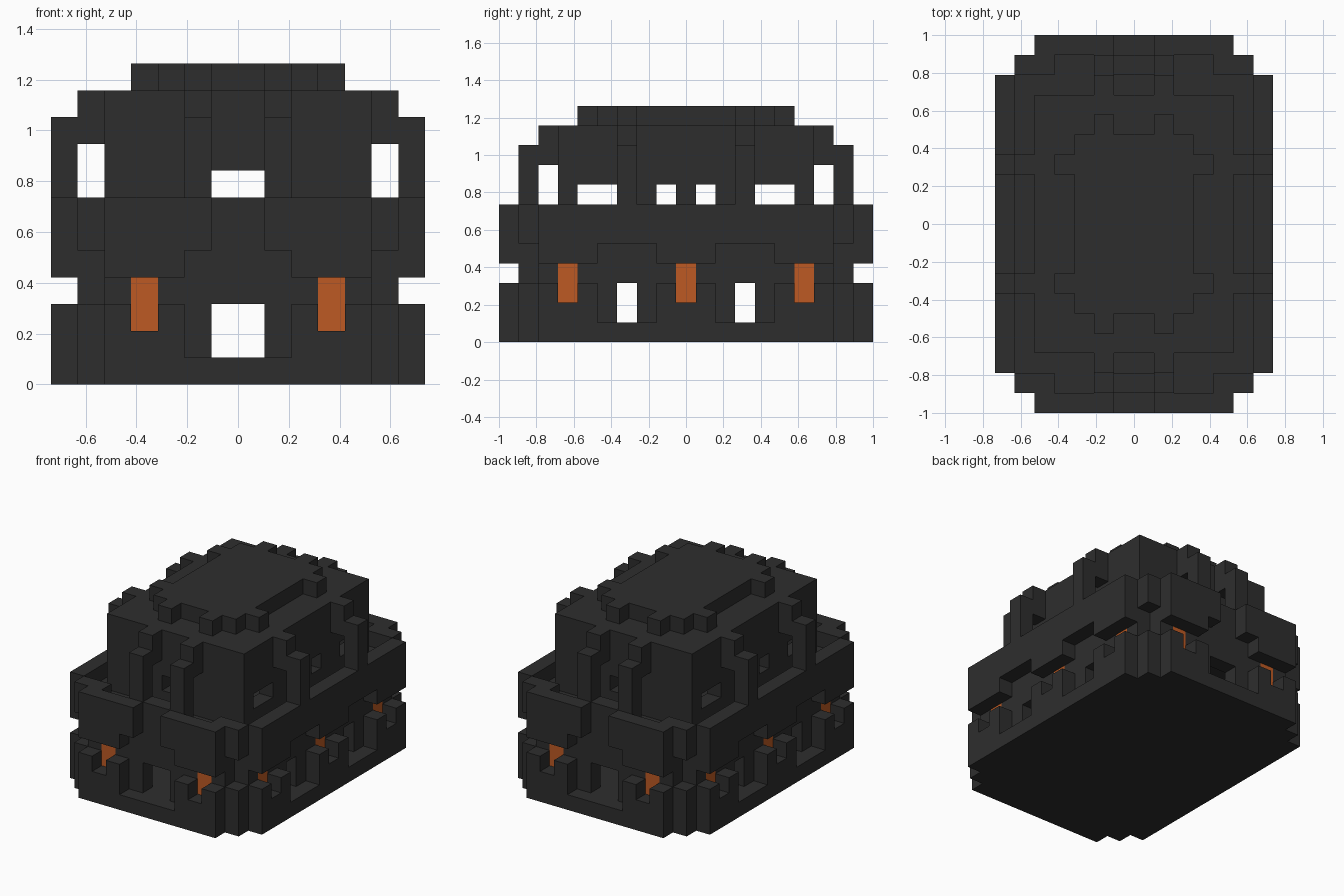
import bpy, bmesh
from mathutils import Vector

cube = bpy.data.objects.get("Cube")
if cube:
    bpy.data.objects.remove(cube)

U = 2 / 19          # block size
NX, NY, NZ = 14, 19, 12


def material(name, rgb):
    m = bpy.data.materials.new(name)
    m.use_nodes = True
    m.diffuse_color = (*rgb, 1)
    m.node_tree.nodes["Principled BSDF"].inputs["Base Color"].default_value = (*rgb, 1)
    return m


charcoal = material("charcoal", (0.027, 0.027, 0.027))
orange = material("glowing orange", (0.51, 0.102, 0.017))


def box(x0, x1, y0, y1, z0, z1):
    """Block cells whose distance from both mirror planes lies in the ranges."""
    return {(i, j, k) for i in range(NX) for j in range(NY) for k in range(z0, z1)
            if x0 < abs(i + 0.5 - NX / 2) < x1 and y0 <= abs(j + 0.5 - NY / 2) < y1}


def outer(z0, z1):
    return box(0, 7, 0, 7.5, z0, z1) | box(0, 6, 0, 8.5, z0, z1) | box(0, 5, 0, 9.5, z0, z1)


def inner(z0, z1):
    return box(0, 6, 0, 7.5, z0, z1) | box(0, 5, 0, 8.5, z0, z1)


def hollow(z0, z1):
    return box(0, 5, 0, 6.5, z0, z1) | box(0, 4, 0, 7.5, z0, z1)


def part(name, cells, mat=charcoal):
    """Skin a set of cells with outside faces only and merge flat areas."""
    bm = bmesh.new()
    verts = {}

    def vert(p):
        key = tuple(round(c) for c in p)
        if key not in verts:
            i, j, k = key
            verts[key] = bm.verts.new(((i - NX / 2) * U, (j - NY / 2) * U, k * U))
        return verts[key]

    for c in sorted(cells):
        for axis in range(3):
            for s in (-1, 1):
                n = Vector((0, 0, 0))
                n[axis] = s
                if tuple(round(v) for v in Vector(c) + n) in cells:
                    continue
                a = Vector((0, 0, 0))
                a[(axis + 1) % 3] = 0.5
                b = n.cross(a)
                mid = Vector(c) + Vector((0.5, 0.5, 0.5)) + n / 2
                bm.faces.new([vert(mid + d) for d in (-a - b, a - b, a + b, b - a)])
    bmesh.ops.dissolve_limit(bm, angle_limit=0.01, verts=bm.verts[:], edges=bm.edges[:])
    mesh = bpy.data.meshes.new(name)
    bm.to_mesh(mesh)
    bm.free()
    mesh.materials.append(mat)
    obj = bpy.data.objects.new(name, mesh)
    bpy.context.collection.objects.link(obj)


# Lamps set into the hull wall
lamps = (box(3, 4, 7.5, 8.5, 2, 4) | box(5, 6, 0, 0.5, 2, 4)
         | box(5, 6, 5.5, 6.5, 2, 4))
part("orange_lamps", lamps, orange)

# Base with notched skirt
skirt = outer(0, 3) - inner(1, 3)
skirt -= box(3, 4, 8.5, 9.5, 2, 3) | box(0, 2, 8.5, 9.5, 1, 3)
skirt -= (box(6, 7, 0, 0.5, 2, 3) | box(6, 7, 5.5, 6.5, 2, 3)
          | box(6, 7, 1.5, 4.5, 1, 3))
part("base_and_skirt", skirt)

# Hull wall with doorways, closed by the deck
hull = inner(1, 6) - hollow(1, 5) - lamps
hull -= box(0, 1, 7.5, 8.5, 1, 3) | box(5, 6, 2.5, 3.5, 1, 3)
part("hull_wall_and_deck", hull)

# Overhanging rim
rim = outer(4, 7) - inner(4, 7)
rim -= box(5, 6, 7.5, 8.5, 4, 5) | box(0, 2, 8.5, 9.5, 4, 5)
rim -= box(0, 1, 8.5, 9.5, 5, 7) | box(6, 7, 1.5, 4.5, 4, 5)
rim |= box(4, 5, 7.5, 8.5, 6, 7) | box(0, 1, 7.5, 8.5, 6, 7)
part("rim", rim)

# Hollow cabin with windows
cabin = box(0, 5, 0, 6.5, 6, 11) - box(0, 4, 0, 5.5, 6, 10)
cabin -= box(0, 1, 5.5, 6.5, 7, 8)
cabin -= box(4, 5, 0.5, 1.5, 7, 8) | box(4, 5, 3.5, 5.5, 7, 8)
part("cabin", cabin)

# Buttresses: post and arm
part("end_buttresses", box(1, 2, 7.5, 8.5, 6, 10) | box(1, 2, 6.5, 7.5, 9, 11))
part("side_buttresses", box(6, 7, 2.5, 3.5, 7, 10) | box(5, 6, 2.5, 3.5, 9, 11))

# Roof plate with teeth
part("roof", box(0, 3, 0, 4.5, 11, 12) | box(1, 2, 4.5, 5.5, 11, 12)
     | box(3, 4, 2.5, 3.5, 11, 12))
